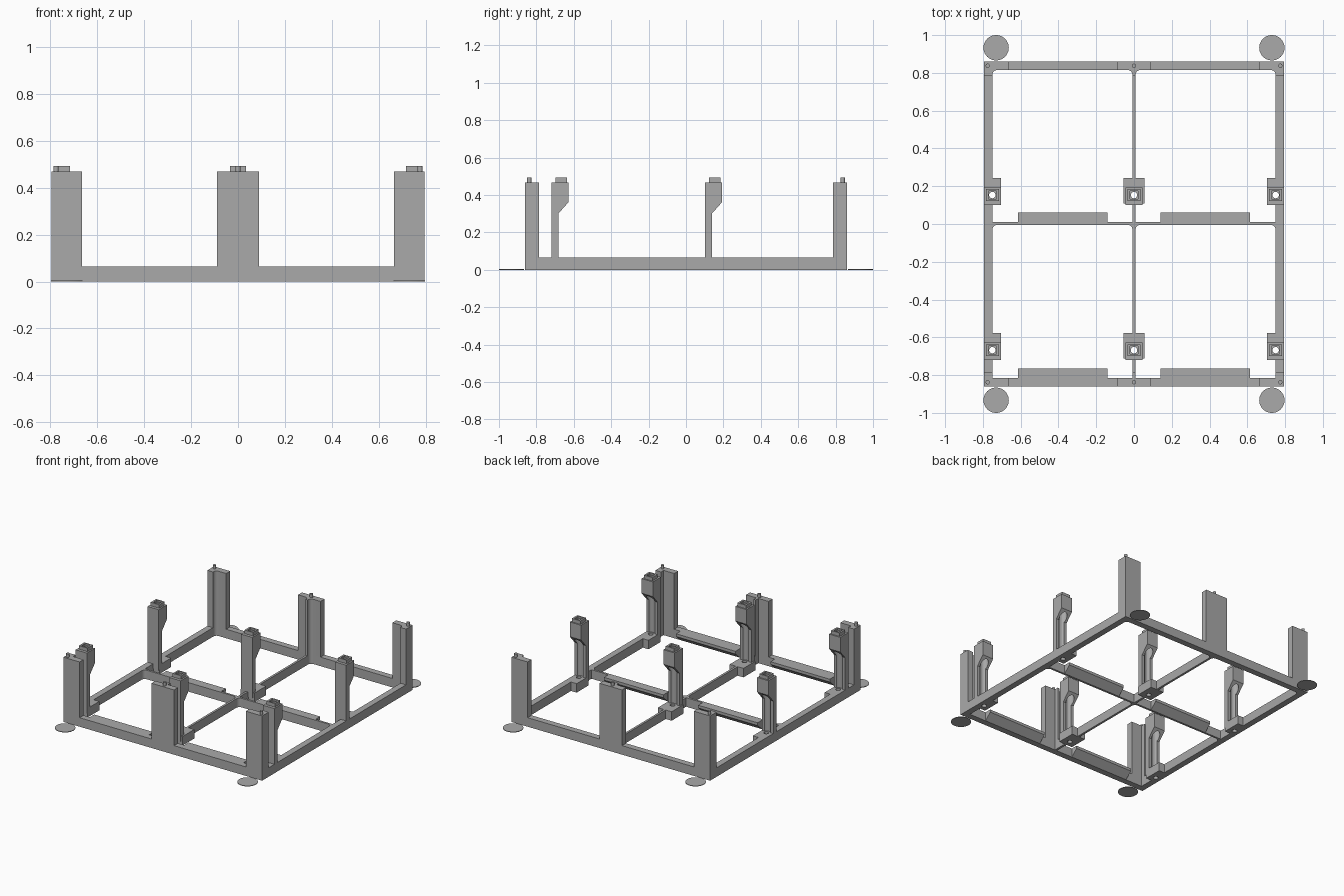
import bpy, math
from math import pi, cos, sin

cube = bpy.data.objects.get("Cube")
if cube:
    bpy.data.objects.remove(cube, do_unlink=True)

grey = bpy.data.materials.new("plastic_grey")
grey.use_nodes = True
COLOUR = (0.4, 0.4, 0.4, 1)
grey.diffuse_color = COLOUR
grey.node_tree.nodes["Principled BSDF"].inputs["Base Color"].default_value = COLOUR

X, Y = 0.795, 0.86      # half size of the frame
T = 0.045               # wall thickness
H, TOP, TIP = 0.065, 0.468, 0.493
WEB = 0.008             # half width of the thin ribs
R = 0.025               # inner corner radius


def prism(name, profile, lo, hi, axis="z"):
    """Extrude a closed 2D profile along z (x, y points) or x (y, z points)."""
    def place(p, t):
        return (p[0], p[1], t) if axis == "z" else (t, p[0], p[1])
    n = len(profile)
    verts = [place(p, t) for t in (lo, hi) for p in profile]
    faces = [tuple(range(n))[::-1], tuple(range(n, 2 * n))]
    faces += [(i, (i + 1) % n, n + (i + 1) % n, n + i) for i in range(n)]
    mesh = bpy.data.meshes.new(name)
    mesh.from_pydata(verts, [], faces)
    mesh.materials.append(grey)
    ob = bpy.data.objects.new(name, mesh)
    bpy.context.collection.objects.link(ob)
    # make every face point outwards
    bpy.context.view_layer.objects.active = ob
    ob.select_set(True)
    bpy.ops.object.mode_set(mode="EDIT")
    bpy.ops.mesh.select_all(action="SELECT")
    bpy.ops.mesh.normals_make_consistent(inside=False)
    bpy.ops.object.mode_set(mode="OBJECT")
    ob.select_set(False)
    return ob


def rect(x0, x1, y0, y1):
    return [(x0, y0), (x1, y0), (x1, y1), (x0, y1)]


def arc(cx, cy, r, a0, a1, n=6):
    return [(cx + r * cos(a0 + (a1 - a0) * i / n),
             cy + r * sin(a0 + (a1 - a0) * i / n)) for i in range(n + 1)]


def circle(cx, cy, r, n=24):
    return arc(cx, cy, r, 0, 2 * pi, n)[:-1]


def smooth(ob):
    bpy.ops.object.select_all(action="DESELECT")
    bpy.context.view_layer.objects.active = ob
    ob.select_set(True)
    bpy.ops.object.shade_smooth_by_angle(angle=math.radians(30))
    ob.select_set(False)


def combine(ob, operation, others):
    bpy.context.view_layer.objects.active = ob
    for other in others:
        mod = ob.modifiers.new("combine", "BOOLEAN")
        mod.operation, mod.solver, mod.object = operation, "EXACT", other
        bpy.ops.object.modifier_apply(modifier=mod.name)
        bpy.data.objects.remove(other, do_unlink=True)
    smooth(ob)


# Base frame: a slab with four openings, rounded at their rear corners
frame = prism("base_frame", rect(-X, X, -Y, Y), 0, H)
openings = []
for x0, x1 in ((-X + T, -WEB), (WEB, X - T)):
    for y0, y1 in ((-Y + T, -0.005), (0.01, Y - T)):
        outline = [(x0, y0), (x1, y0)]
        outline += arc(x1 - R, y1 - R, R, 0, pi / 2)
        outline += arc(x0 + R, y1 - R, R, pi / 2, pi)
        openings.append(prism("opening_cutter", outline, -0.1, 0.2))
combine(frame, "DIFFERENCE", openings)

# Sloped ledges behind the front and middle beams
for row, y in (("front", -Y + T), ("middle", 0.01)):
    for side, x0, x1 in (("right", -0.615, -0.14), ("left", 0.14, 0.615)):
        section = [(y - 0.005, 0), (y, 0), (y + 0.05, 0.045),
                   (y + 0.05, H), (y - 0.005, H)]
        prism(f"{row}_{side}_ledge", section, x0, x1, "x")

# Outer columns: angle sections at the corners, ribbed plates in the middle
for row, sy in (("front", -1), ("back", 1)):
    ix, iy, arm = X - T, Y - T, 0.785
    for side, sx in (("right", -1), ("left", 1)):
        inner = [(ix, iy)] if sy < 0 else arc(ix - R, iy - R, R, 0, pi / 2)
        outline = [(X, Y), (X, arm), (ix, arm)] + inner + [(0.665, iy), (0.665, Y)]
        column = prism(f"{row}_{side}_column",
                       [(sx * x, sy * y) for x, y in outline], H, TOP)
        smooth(column)
        smooth(prism(f"{row}_{side}_pin",
                     circle(sx * 0.775, sy * 0.838, 0.011), TOP, TIP))
        smooth(prism(f"{row}_{side}_pad",
                     circle(sx * 0.73, sy * 0.933, 0.067, 48), 0, 0.004))
    half = [(WEB, arm)]
    if sy > 0:
        half += arc(WEB + R, iy - R, R, pi, pi / 2)
    else:
        half += [(WEB, iy)]
    half += [(0.09, iy), (0.09, Y)]
    outline = half + [(-x, y) for x, y in reversed(half)]
    smooth(prism(f"{row}_middle_column", [(x, sy * y) for x, y in outline], H, TOP))
    smooth(prism(f"{row}_middle_pin", circle(0, sy * 0.838, 0.011), TOP, TIP))


# Inner posts: foot, grooved stem with a wider head, and a drilled square tip
def post(name, cx, cy):
    w = 0.045
    foot_out = 0.055 if cx == 0 else w
    front, back = cy - 0.052, cy + 0.04
    stem = prism(name, [(front, 0.03), (cy - 0.015, 0.03), (cy - 0.015, 0.30),
                        (back, 0.362), (back, TOP), (front, TOP)], cx - w, cx + w, "x")
    foot = prism("foot", rect(cx - foot_out, cx + foot_out, cy - 0.045, cy + 0.09), 0, H)
    tip = prism("tip", rect(cx - 0.034, cx + 0.034, cy - 0.031, cy + 0.031),
                TOP - 0.02, TIP)
    combine(stem, "UNION", [foot, tip])
    cutters = [prism("bore_cutter", circle(cx, cy, 0.017), -0.1, 0.7),
               prism("groove_cutter", circle(cx, cy, 0.028), H, 0.42),
               prism("recess_cutter", rect(cx - 0.021, cx + 0.021, cy - 0.021, cy + 0.021),
                     TIP - 0.012, 0.7)]
    combine(stem, "DIFFERENCE", cutters)
    # clear the ribs of the frame out of the screw hole
    combine(frame, "DIFFERENCE", [prism("hole_cutter", circle(cx, cy, 0.017), -0.1, 0.2)])


for row, cy in (("front", -0.668), ("rear", 0.153)):
    for side, cx in (("right", -0.75), ("middle", 0), ("left", 0.75)):
        post(f"{row}_{side}_post", cx, cy)
